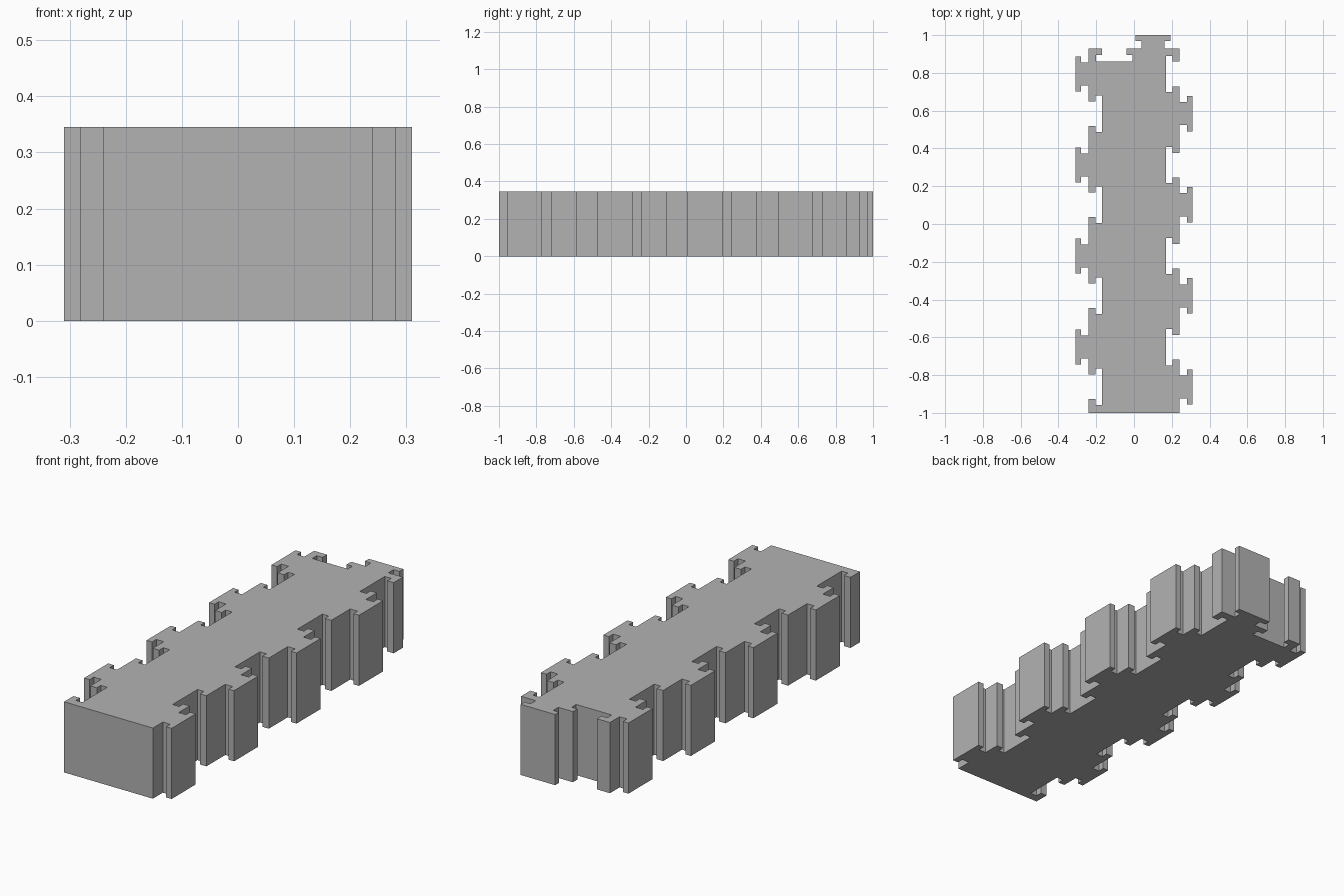
import bpy
import bmesh
from mathutils import Vector

cube = bpy.data.objects.get("Cube")
if cube:
    bpy.data.objects.remove(cube)

HEIGHT = 0.345
HALF_WIDTH, FRONT, BACK = 0.24, -1.0, 0.93
PITCH = 0.482

# Half widths and offsets from the edge, for a T tab and its T socket
TAB = [(0.061, 0), (0.061, 0.04), (0.093, 0.04), (0.093, 0.07)]
SOCKET = [(0.065, 0), (0.065, -0.035), (0.096, -0.035), (0.096, -0.07)]

# Centres along the long sides; each tab faces a socket on the other side
right_rows = [-0.862 + PITCH * i for i in range(4)]
left_rows = [-0.652 + PITCH * i for i in range(4)]


def edge(start, end, features):
    """Walk one straight edge, adding T shapes at distances along it."""
    start, end = Vector(start), Vector(end)
    along = (end - start).normalized()
    outward = Vector((along.y, -along.x))
    points = [start]
    for distance, shape in sorted(features, key=lambda f: f[0]):
        half = [(-w, d) for w, d in shape]
        whole = half + [(-w, d) for w, d in reversed(half)]
        points += [start + along * (distance + w) + outward * d for w, d in whole]
    return points


# Outline, anticlockwise from the front corner
corners = [(-HALF_WIDTH, FRONT), (HALF_WIDTH, FRONT),
           (HALF_WIDTH, BACK), (-HALF_WIDTH, BACK)]
outline = edge(corners[0], corners[1], [])
outline += edge(corners[1], corners[2],
                [(y - FRONT, TAB) for y in right_rows]
                + [(y - FRONT, SOCKET) for y in left_rows])
outline += edge(corners[2], corners[3],
                [(HALF_WIDTH - 0.1, TAB), (HALF_WIDTH + 0.105, SOCKET)])
outline += edge(corners[3], corners[0],
                [(BACK - y, TAB) for y in left_rows]
                + [(BACK - y, SOCKET) for y in right_rows])

# Extrude the outline into a solid block
bm = bmesh.new()
base = bm.faces.new([bm.verts.new((p.x, p.y, 0)) for p in outline])
raised = bmesh.ops.extrude_face_region(bm, geom=[base], use_keep_orig=True)
top_verts = [g for g in raised["geom"] if isinstance(g, bmesh.types.BMVert)]
bmesh.ops.translate(bm, verts=top_verts, vec=(0, 0, HEIGHT))
bmesh.ops.recalc_face_normals(bm, faces=bm.faces)
mesh = bpy.data.meshes.new("interlocking_block")
bm.to_mesh(mesh)
bm.free()

# Plain grey
grey = bpy.data.materials.new("grey")
grey.use_nodes = True
colour = (0.45, 0.45, 0.45, 1)
grey.diffuse_color = colour
grey.node_tree.nodes["Principled BSDF"].inputs["Base Color"].default_value = colour
mesh.materials.append(grey)

block = bpy.data.objects.new("interlocking_block", mesh)
bpy.context.collection.objects.link(block)
